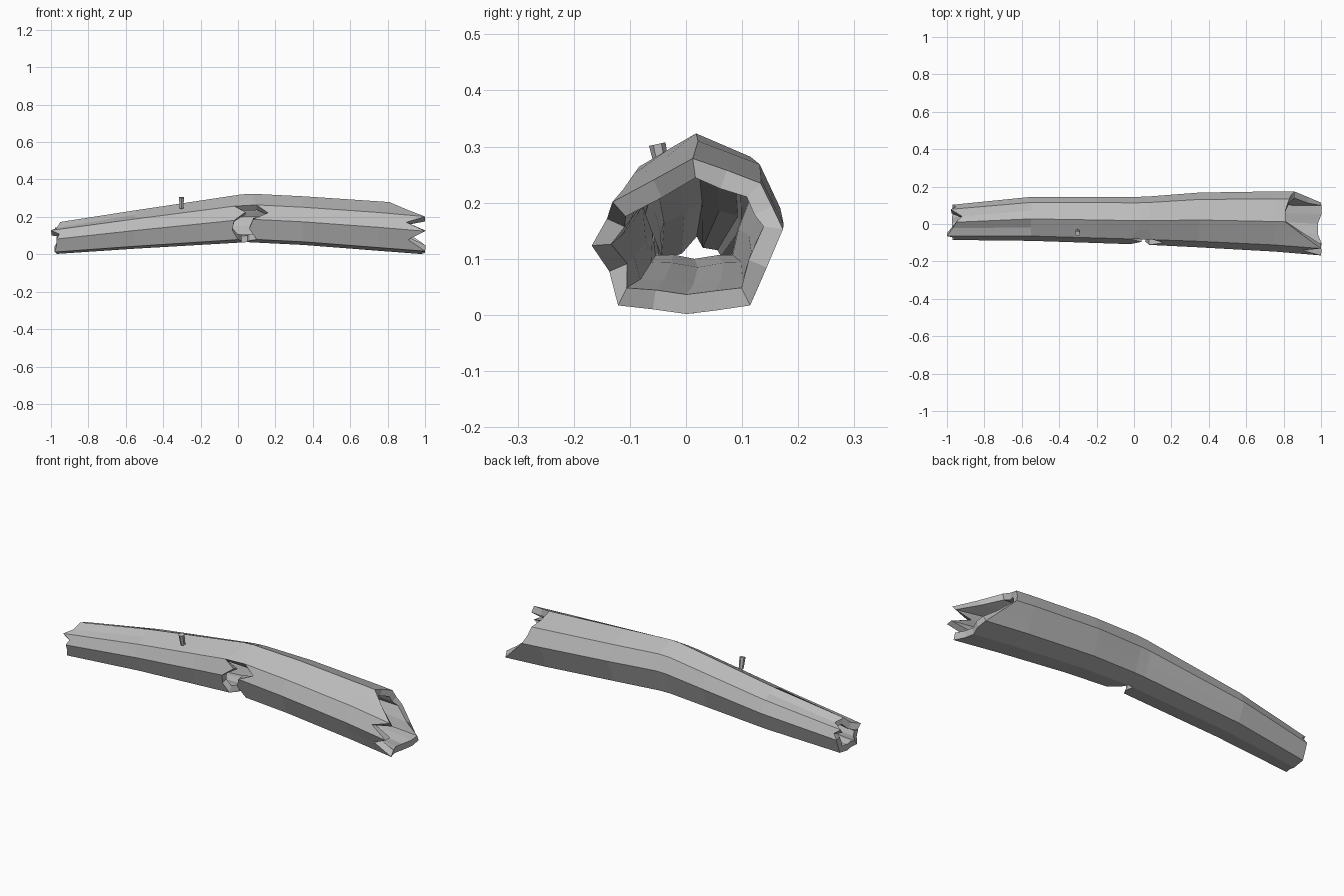
import bpy
import bmesh
from math import radians
from mathutils import Vector

if "Cube" in bpy.data.objects:
    bpy.data.objects.remove(bpy.data.objects["Cube"], do_unlink=True)

grey = bpy.data.materials.new("weathered_grey")
grey.use_nodes = True
colour = (0.5, 0.5, 0.5, 1)
grey.diffuse_color = colour
grey.node_tree.nodes["Principled BSDF"].inputs["Base Color"].default_value = colour

# Octagonal cross-section (y, z), from the top round the front
OCTAGON = [(0, 1), (-.78, .55), (-1, -.05), (-.72, -.87),
           (0, -1), (.68, -.87), (1, .08), (.75, .68)]
SIDES = 2 * len(OCTAGON)

# Bent trunk: x, front, back, bottom, top
STATIONS = [(-1, -.085, .1, 0, .165), (-.55, -.09, .145, .03, .235),
            (.05, -.11, .145, .065, .325), (.35, -.125, .168, .05, .31),
            (.8, -.15, .175, .015, .28), (1, -.168, .168, 0, .26)]


def trunk_point(column, x, scale=1):
    """Point on the bark at a position along the bent trunk."""
    for a, b in zip(STATIONS, STATIONS[1:]):
        if x <= b[0] or b is STATIONS[-1]:
            break
    t = (x - a[0]) / (b[0] - a[0])
    front, back, low, high = [p + (q - p) * t for p, q in zip(a[1:], b[1:])]
    p = Vector(OCTAGON[column // 2])
    q = Vector(OCTAGON[(column + 1) // 2 % len(OCTAGON)])
    y, z = (p + q) / 2 * scale
    return ((front + back + (back - front) * y) / 2, (low + high + (high - low) * z) / 2)


def row(x, changes=None):
    changes = changes or {}
    return [changes.get(c, x) for c in range(SIDES)]


# Rows of bark, with jagged ends and a jagged split in the middle
left_end = row(-.97, {0: -.95, 2: -1, 3: -.955, 6: -.98, 13: -.95, 14: -.98, 15: -.92})
split_left = row(.02, {2: -.02, 3: .04, 4: -.02, 5: -.03, 6: 0})
split_right = row(.08, {2: .1, 3: .16, 5: .06, 6: .1, 7: .06, 8: .05})
right_end = row(1, {0: .81, 1: .9, 3: .9, 5: .91, 7: .98, 8: .98,
                    11: .93, 12: .86, 13: .84, 14: .83, 15: .81})
rows = [left_end, row(-.55), row(-.2), split_left, split_right, row(.35), row(.75), right_end]
SPLIT_COLUMNS = range(2, 8)

bm = bmesh.new()
grid = []
for xs in rows:
    ring = []
    for c, x in enumerate(xs):
        # Grooves running in from the left end
        scale = .84 if xs is left_end and c in (1, 15) else 1
        ring.append(bm.verts.new((x, *trunk_point(c, x, scale))))
    grid.append(ring)
for r in range(len(rows) - 1):
    for c in range(SIDES):
        if rows[r] is split_left and c in SPLIT_COLUMNS:
            continue
        d = (c + 1) % SIDES
        bm.faces.new((grid[r][c], grid[r][d], grid[r + 1][d], grid[r + 1][c]))
mesh = bpy.data.meshes.new("hollow_log")
bm.to_mesh(mesh)
bm.free()
mesh.materials.append(grey)
log = bpy.data.objects.new("hollow_log", mesh)
bpy.context.collection.objects.link(log)
wall = log.modifiers.new("wall", "SOLIDIFY")
wall.thickness = .035
wall.offset = -1

# Small broken twig
bpy.ops.mesh.primitive_cone_add(vertices=6, radius1=.012, radius2=.015, depth=.06,
                                location=(-.302, -.045, .275), rotation=(radians(12), 0, 0))
twig = bpy.context.object
twig.name = "twig_stub"
twig.data.materials.append(grey)
